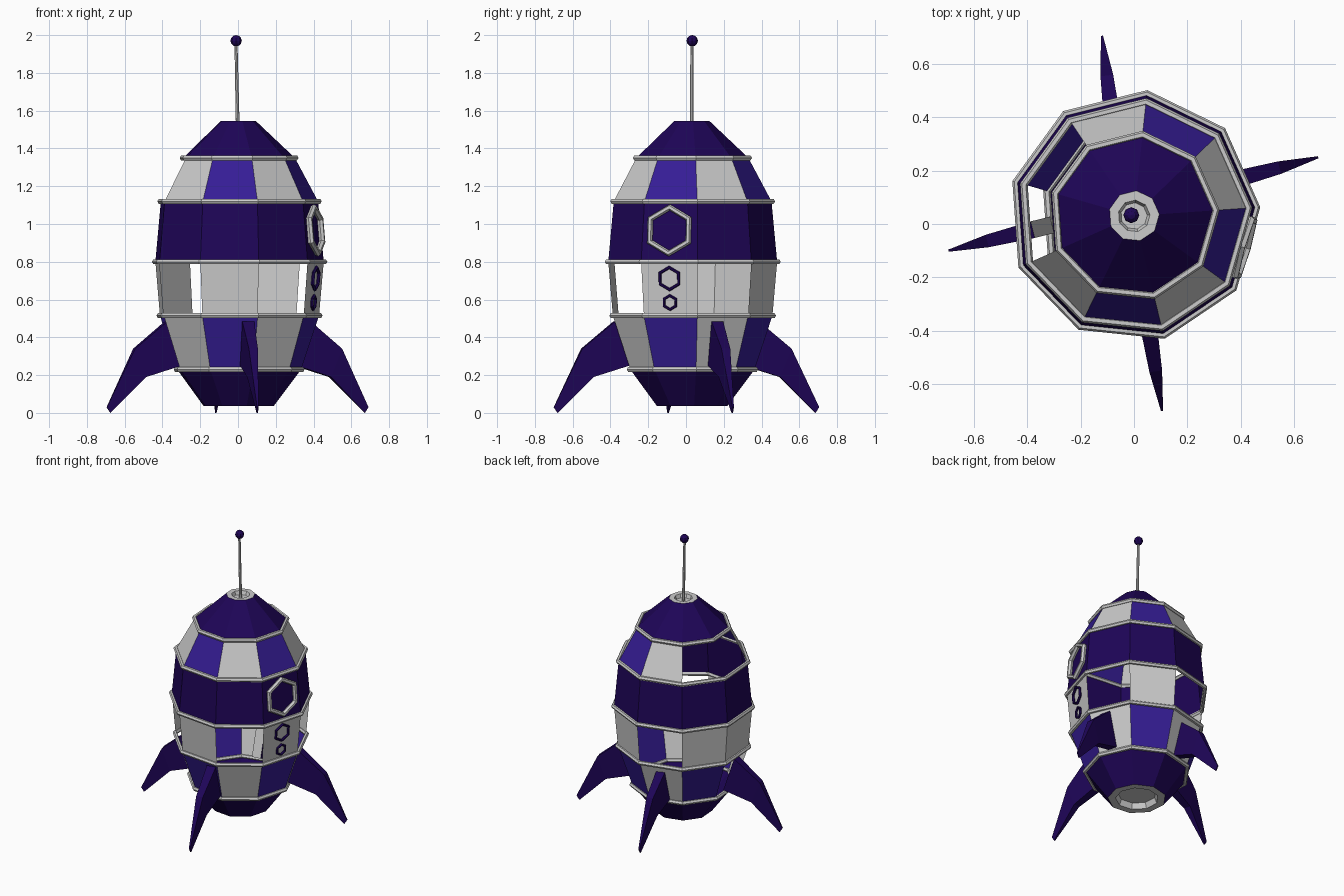
import bpy, bmesh, math
from mathutils import Vector, Matrix

if "Cube" in bpy.data.objects:
    bpy.data.objects.remove(bpy.data.objects["Cube"], do_unlink=True)


def material(name, r, g, b):
    m = bpy.data.materials.new(name)
    m.use_nodes = True
    m.diffuse_color = (r, g, b, 1)
    m.node_tree.nodes["Principled BSDF"].inputs["Base Color"].default_value = (r, g, b, 1)
    return m


PURPLE = material("dark purple", 0.013, 0.0015, 0.095)
BLUE = material("violet blue", 0.036, 0.012, 0.3)
GREY = material("light grey", 0.6, 0.6, 0.6)
MATS = [PURPLE, BLUE, GREY]
CODE = {"p": 0, "b": 1, "g": 2}

SIDES = 9
TURN = math.radians(4)
AXIS = Vector((0, 0.03, 0))


def finish(bm, name, mats):
    me = bpy.data.meshes.new(name)
    bm.to_mesh(me)
    bm.free()
    for m in mats:
        me.materials.append(m)
    ob = bpy.data.objects.new(name, me)
    bpy.context.collection.objects.link(ob)


def torus(name, mat, major, minor, segments, matrix):
    bpy.ops.mesh.primitive_torus_add(major_segments=segments, minor_segments=6,
                                     major_radius=major, minor_radius=minor)
    ob = bpy.context.object
    ob.name = name
    ob.matrix_world = matrix
    ob.data.materials.append(mat)


# Hull: nine-sided skin; each band lists its panel colours, "." is an open window
HULL = [(0.19, 0.037), (0.335, 0.23), (0.43, 0.515), (0.455, 0.80),
        (0.425, 1.12), (0.302, 1.35), (0.095, 1.545)]
BANDS = ["p" * 9, "gbgb.gbgb", ".g.gg.g.g", "p" * 9, "gbg..gbgb", "p" * 9]
# Recessed end plates below and above the hull
BOTTOM = [(0.125, 0.075), (0.14, 0.037)]
TOP = [(0.06, 1.545), (0.05, 1.52)]
rows = BOTTOM + HULL + TOP
bands = ["g" * 9] * 2 + BANDS + ["g" * 9] * 2

bm = bmesh.new()
loops = []
for r, z in rows:
    loop = []
    for k in range(SIDES):
        a = TURN + math.tau * k / SIDES
        loop.append(bm.verts.new(AXIS + Vector((r * math.cos(a), r * math.sin(a), z))))
    loops.append(loop)
for low, high, colours in zip(loops, loops[1:], bands):
    for k, c in enumerate(colours):
        if c != ".":
            n = (k + 1) % SIDES
            f = bm.faces.new((low[k], low[n], high[n], high[k]))
            f.material_index = CODE[c]
bm.faces.new(list(reversed(loops[0]))).material_index = CODE["g"]
bm.faces.new(loops[-1]).material_index = CODE["g"]
finish(bm, "hull", MATS)

# Trim rings at the joints between the bands
for i, (r, z) in enumerate(HULL[1:-1]):
    torus(f"trim_ring_{i + 1}", GREY, r + 0.004, 0.015, SIDES,
          Matrix.Translation(AXIS + Vector((0, 0, z))) @ Matrix.Rotation(TURN, 4, "Z"))


# Hexagonal portholes lying on one hull face
def porthole(name, mat, z, major, minor):
    for (r0, z0), (r1, z1) in zip(HULL, HULL[1:]):
        if z0 <= z <= z1:
            break
    r = r0 + (r1 - r0) * (z - z0) / (z1 - z0)
    half = math.pi / SIDES
    out = Vector((math.cos(TURN - half), math.sin(TURN - half), 0))
    slope = (r1 - r0) * math.cos(half) / (z1 - z0)
    normal = (out - Vector((0, 0, slope))).normalized()
    up = (Vector((0, 0, 1)) + out * slope).normalized()
    basis = Matrix((up, normal.cross(up), normal)).transposed().to_4x4()
    spot = AXIS + out * r * math.cos(half) + Vector((0, 0, z)) + normal * minor * 0.9
    torus(name, mat, major, minor, 6, Matrix.Translation(spot) @ basis)


porthole("large_porthole", GREY, 0.965, 0.122, 0.017)
porthole("middle_porthole", PURPLE, 0.712, 0.059, 0.009)
porthole("small_porthole", PURPLE, 0.585, 0.037, 0.008)

# Fins: outline as (distance inward from tip, height, half thickness)
FIN = [(0.325, 0.485, 0.032), (0.15, 0.34, 0.024), (0, 0.03, 0.004),
       (0.02, 0, 0.004), (0.21, 0.19, 0.024), (0.4, 0.25, 0.032)]


def fin(name, tip_x, tip_y, degrees):
    a = math.radians(degrees)
    out = Vector((math.cos(a), math.sin(a), 0))
    side = Vector((-out.y, out.x, 0))
    bm = bmesh.new()
    walls = []
    for s in (1, -1):
        walls.append([bm.verts.new(Vector((tip_x, tip_y, z)) - out * d + side * s * t)
                      for d, z, t in FIN])
    n = len(FIN)
    for w in walls:
        # inner and outer halves of each side
        bm.faces.new((w[0], w[1], w[4], w[5]))
        bm.faces.new((w[1], w[2], w[3], w[4]))
    for k in range(n):
        j = (k + 1) % n
        f = bm.faces.new((walls[0][k], walls[0][j], walls[1][j], walls[1][k]))
        f.material_index = 1 if k == n - 1 else 0
    bmesh.ops.recalc_face_normals(bm, faces=bm.faces)
    finish(bm, name, [PURPLE, GREY])


fin("left_fin", 0.69, 0.25, 15)
fin("back_fin", -0.12, 0.705, 97)
fin("right_fin", -0.695, -0.10, 194)
fin("front_fin", 0.105, -0.70, 279)

# Antenna pole, leaning slightly, and ball
bpy.ops.mesh.primitive_cone_add(vertices=8, radius1=0.01, radius2=0.008, depth=0.44,
                                location=(-0.006, 0.031, 1.735),
                                rotation=(0, math.radians(-1.2), 0))
pole = bpy.context.object
pole.name = "antenna_pole"
pole.data.materials.append(GREY)
bpy.ops.mesh.primitive_uv_sphere_add(segments=8, ring_count=6, radius=0.03,
                                     location=(-0.01, 0.033, 1.97))
ball = bpy.context.object
ball.name = "antenna_ball"
ball.data.materials.append(PURPLE)
